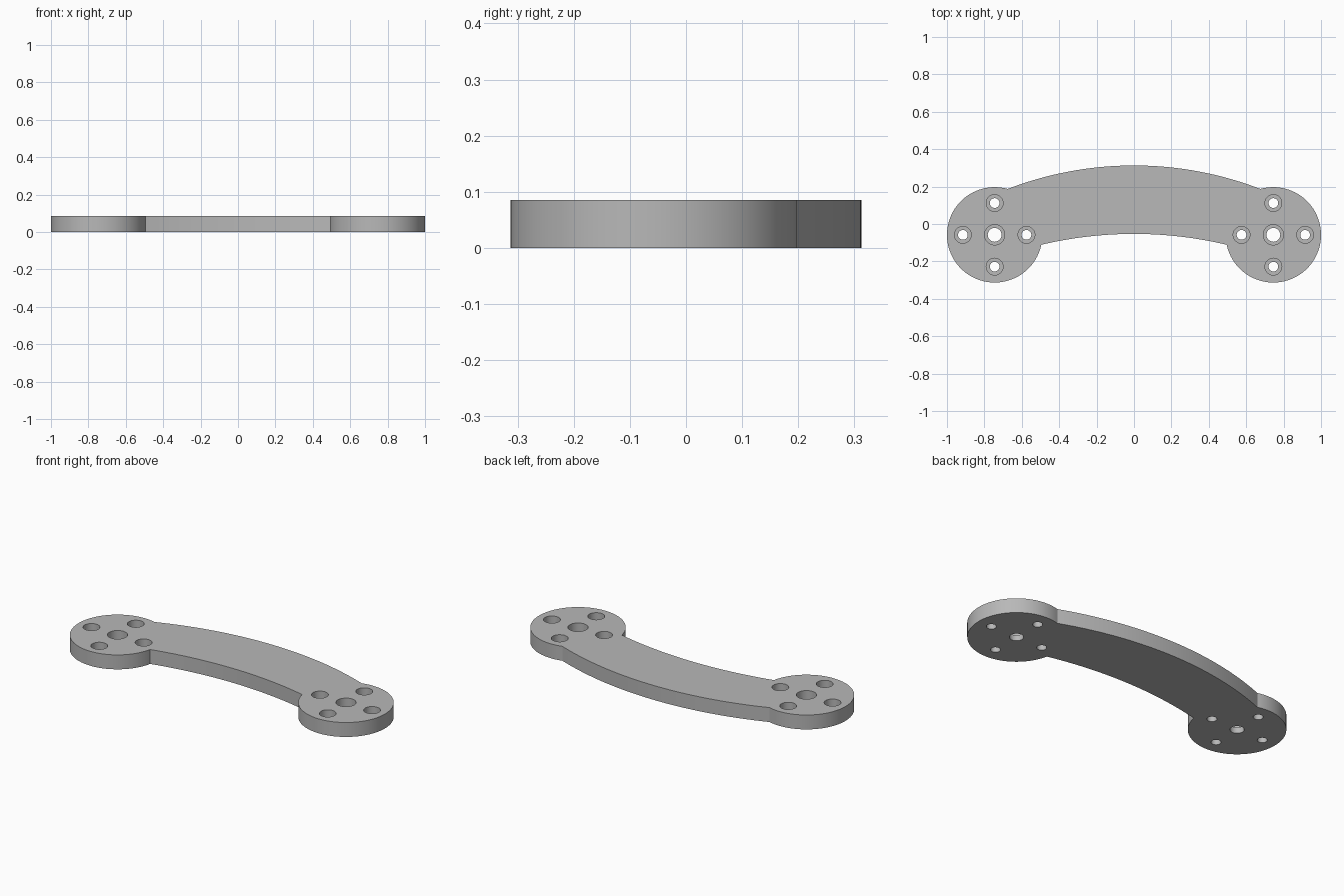
import bpy, bmesh, math

cube = bpy.data.objects.get("Cube")
if cube:
    bpy.data.objects.remove(cube, do_unlink=True)

HEIGHT = 0.085
PAD_X, PAD_Y, PAD_R = 0.745, -0.058, 0.255
BOLT_OFFSET = 0.17
BORE_FLOOR = 0.033      # height of the counterbore ledge

grey = bpy.data.materials.new("plain grey")
grey.use_nodes = True
colour = (0.48, 0.48, 0.48, 1)
grey.diffuse_color = colour
grey.node_tree.nodes["Principled BSDF"].inputs["Base Color"].default_value = colour


def make_object(name, bm):
    bmesh.ops.recalc_face_normals(bm, faces=bm.faces)
    mesh = bpy.data.meshes.new(name)
    bm.to_mesh(mesh)
    bm.free()
    mesh.materials.append(grey)
    obj = bpy.data.objects.new(name, mesh)
    bpy.context.collection.objects.link(obj)
    return obj


def half_arc(end, mid_y, steps):
    """Points of a circular arc from an end point towards the middle line."""
    x, y = end
    sag = mid_y - y
    radius = (x * x + sag * sag) / (2 * sag)
    span = math.asin(x / radius)
    return [(radius * math.sin(span * (1 - i / steps)),
             mid_y - radius + radius * math.cos(span * (1 - i / steps)))
            for i in range(1, steps + 1)]


# Outline of one half: round end pad, then the bowed edges on either side
start, stop, n = math.radians(192), math.radians(465.8), 72
pad = [(PAD_X + PAD_R * math.cos(start + (stop - start) * i / n),
        PAD_Y + PAD_R * math.sin(start + (stop - start) * i / n))
       for i in range(n + 1)]
back_edge = half_arc(pad[-1], 0.313, 24)
front_edge = half_arc(pad[0], -0.053, 20)
half = front_edge[::-1] + pad + back_edge
outline = half + [(-x, y) for x, y in half[-2:0:-1]]

# Handle plate: outline extruded to a slab
bm = bmesh.new()
face = bm.faces.new([bm.verts.new((x, y, 0)) for x, y in outline])
slab = bmesh.ops.extrude_face_region(bm, geom=[face])
top = [v for v in slab["geom"] if isinstance(v, bmesh.types.BMVert)]
bmesh.ops.translate(bm, verts=top, vec=(0, 0, HEIGHT))
plate = make_object("handle_plate", bm)


# Stepped hole cutters: narrow through hole with a wider counterbore on top
def add_stepped_hole(bm, x, y, hole_r, bore_r, sides=40):
    profile = [(hole_r, -0.05), (hole_r, BORE_FLOOR),
               (bore_r, BORE_FLOOR), (bore_r, HEIGHT + 0.05)]
    turns = [math.tau * i / sides for i in range(sides)]
    rings = [[bm.verts.new((x + r * math.cos(a), y + r * math.sin(a), z))
              for a in turns] for r, z in profile]
    for low, high in zip(rings, rings[1:]):
        for i in range(sides):
            j = (i + 1) % sides
            bm.faces.new((low[i], low[j], high[j], high[i]))
    bm.faces.new(rings[0][::-1])
    bm.faces.new(rings[-1])


bm = bmesh.new()
for side in (-1, 1):
    cx = side * PAD_X
    add_stepped_hole(bm, cx, PAD_Y, 0.037, 0.054)
    for dx, dy in ((1, 0), (-1, 0), (0, 1), (0, -1)):
        add_stepped_hole(bm, cx + dx * BOLT_OFFSET, PAD_Y + dy * BOLT_OFFSET,
                         0.026, 0.045)
cutter = make_object("hole_cutters", bm)
cutter.hide_render = True

# Cut the holes and finish the shading
cut = plate.modifiers.new("Holes", 'BOOLEAN')
cut.operation = 'DIFFERENCE'
cut.solver = 'EXACT'
cut.object = cutter
bpy.ops.object.select_all(action='DESELECT')
plate.select_set(True)
bpy.context.view_layer.objects.active = plate
bpy.ops.object.modifier_apply(modifier=cut.name)
bpy.data.objects.remove(cutter, do_unlink=True)
bpy.ops.object.shade_smooth_by_angle(angle=math.radians(25))
